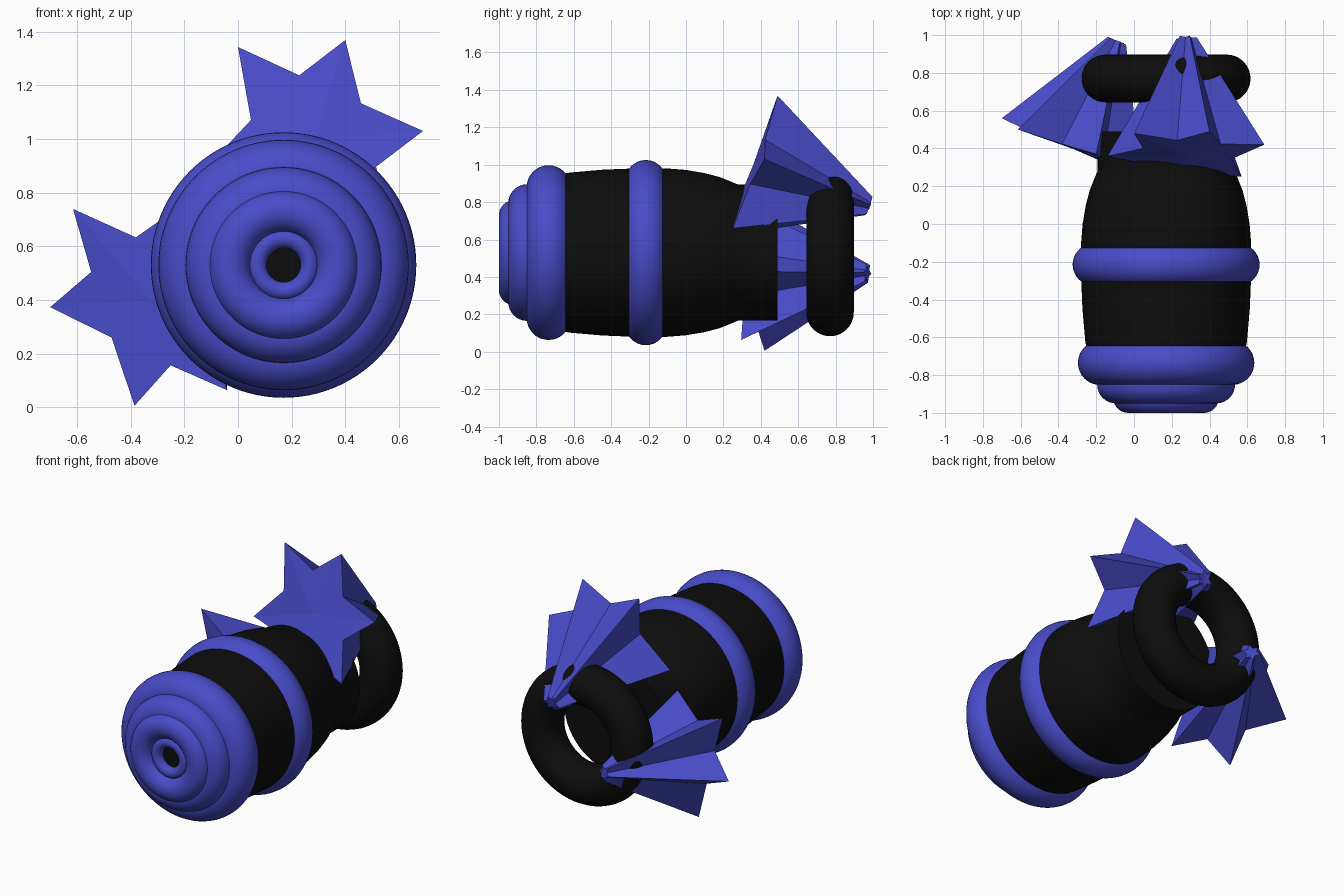
import bpy, bmesh, math
from mathutils import Vector, Matrix

cube = bpy.data.objects.get("Cube")
if cube:
    bpy.data.objects.remove(cube, do_unlink=True)

AXIS_X, AXIS_Z = 0.17, 0.53


def material(name, rgb):
    m = bpy.data.materials.new(name)
    m.use_nodes = True
    m.diffuse_color = (*rgb, 1)
    m.node_tree.nodes["Principled BSDF"].inputs["Base Color"].default_value = (*rgb, 1)
    return m


BLUE = material("royal blue", (0.065, 0.072, 0.58))
BLACK = material("soft black", (0.004, 0.004, 0.004))


def finish(bm, name, mat, smooth):
    bmesh.ops.recalc_face_normals(bm, faces=bm.faces)
    mesh = bpy.data.meshes.new(name)
    bm.to_mesh(mesh)
    bm.free()
    mesh.materials.append(mat)
    ob = bpy.data.objects.new(name, mesh)
    bpy.context.collection.objects.link(ob)
    if smooth:
        bpy.ops.object.select_all(action='DESELECT')
        ob.select_set(True)
        bpy.context.view_layer.objects.active = ob
        bpy.ops.object.shade_smooth_by_angle(angle=math.radians(35))
    return ob


def lathe(name, profile, mat, closed=False, steps=96):
    """Spin (y, radius) points about the long axis."""
    bm = bmesh.new()
    verts = [bm.verts.new((AXIS_X + r, y, AXIS_Z)) for y, r in profile]
    pairs = list(zip(verts, verts[1:]))
    if closed:
        pairs.append((verts[-1], verts[0]))
    edges = [bm.edges.new(p) for p in pairs]
    bmesh.ops.spin(bm, geom=verts + edges, cent=(AXIS_X, 0, AXIS_Z),
                   axis=(0, 1, 0), angle=math.tau, steps=steps)
    bmesh.ops.remove_doubles(bm, verts=bm.verts, dist=1e-5)
    return finish(bm, name, mat, True)


def ring(name, y, major, tube, mat, n=32):
    angles = [math.tau * i / n for i in range(n)]
    return lathe(name, [(y + tube * math.sin(a), major + tube * math.cos(a))
                        for a in angles], mat, closed=True)


def star_spike(name, centre, tips, end, scale):
    """Star-shaped face tapering to a tiny star at the far end."""
    c, e = Vector(centre), Vector(end)
    tips = [Vector(t) for t in tips]
    outline = []
    for a, b in zip(tips, tips[1:] + tips[:1]):
        outline += [a, (a + b + c) / 3]
    bm = bmesh.new()
    big = [bm.verts.new(p) for p in outline]
    small = [bm.verts.new(e + (p - c) * scale) for p in outline]
    hub, tip = bm.verts.new(c), bm.verts.new(e)
    for i in range(len(outline)):
        j = (i + 1) % len(outline)
        bm.faces.new((big[i], big[j], small[j], small[i]))
        bm.faces.new((hub, big[j], big[i]))
        bm.faces.new((tip, small[i], small[j]))
    return finish(bm, name, BLUE, False)


# Barrel body with a narrow neck at the back and a core at the front
lathe("barrel_body", [(-0.91, 0), (-0.91, 0.09), (-0.78, 0.09), (-0.78, 0.40),
                      (-0.62, 0.428), (-0.45, 0.443), (-0.28, 0.45), (-0.1, 0.45),
                      (0.0, 0.442), (0.1, 0.425), (0.18, 0.404), (0.24, 0.38),
                      (0.28, 0.363), (0.49, 0.363), (0.49, 0)], BLACK)

# Raised bands and stepped nose rings
ring("middle_band", -0.215, 0.385, 0.11, BLUE)
ring("front_band", -0.735, 0.35, 0.117, BLUE)
ring("nose_ring_large", -0.85, 0.265, 0.1, BLUE)
ring("nose_ring_medium", -0.92, 0.2, 0.08, BLUE)
ring("nose_ring_small", -0.93, 0.0975, 0.034, BLUE)

# Loop at the back
ring("rear_loop", 0.77, 0.32, 0.127, BLACK)

# Star-shaped spikes running back through the loop
star_spike("upper_star", (0.285, 0.36, 1.0),
           [(0, 0.48, 1.343), (0.4, 0.49, 1.369), (0.69, 0.42, 1.03),
            (0.57, 0.25, 0.66), (0.17, 0.2, 0.62), (-0.14, 0.36, 0.87)],
           (0.28, 0.98, 0.78), 0.13)
star_spike("lower_star", (-0.328, 0.40, 0.40),
           [(-0.615, 0.50, 0.739), (-0.70, 0.56, 0.373), (-0.386, 0.42, 0.005),
            (-0.04, 0.295, 0.063), (0.04, 0.24, 0.43), (-0.2, 0.37, 0.76)],
           (-0.09, 0.97, 0.42), 0.13)
